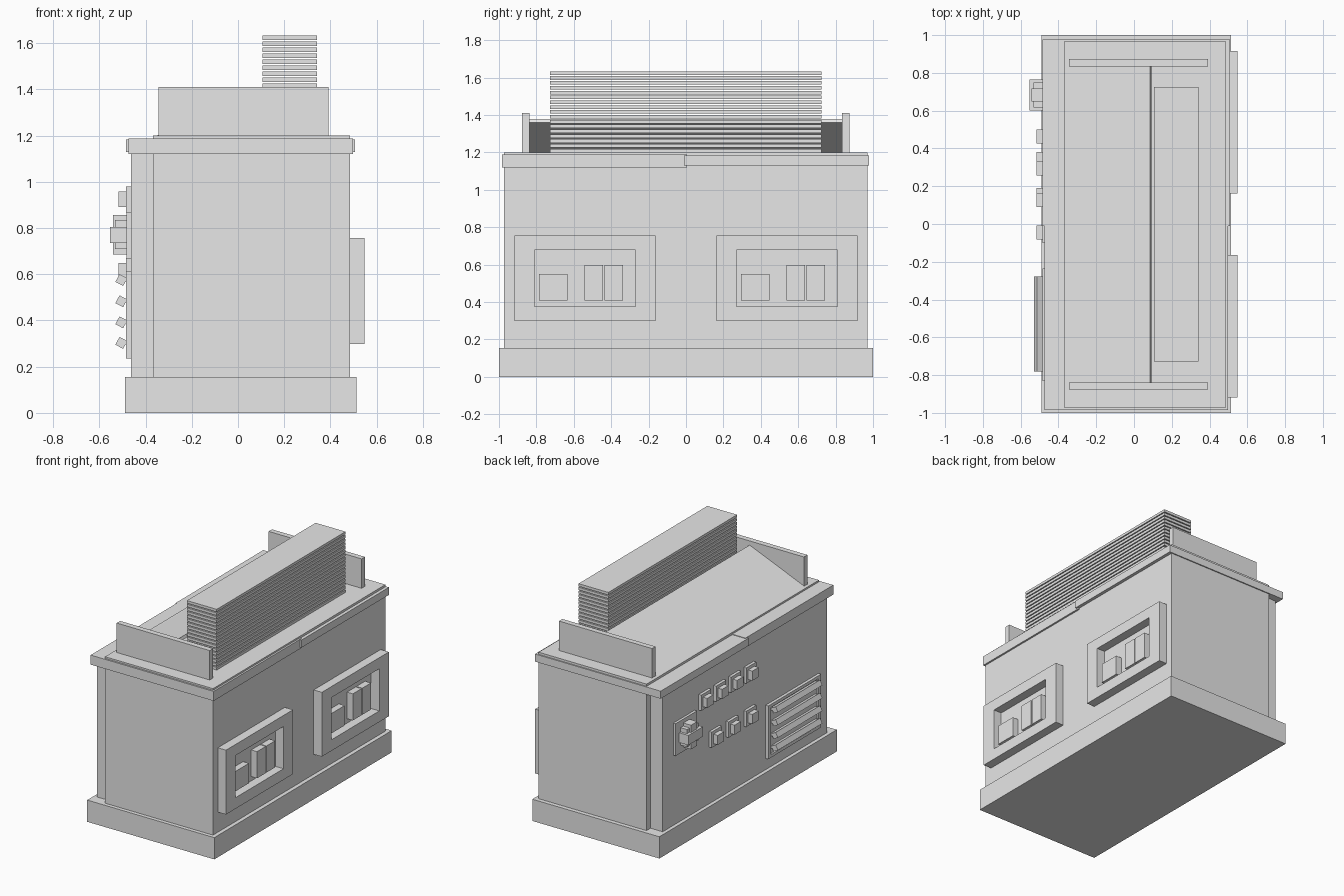
import bpy, bmesh, math
from mathutils import Matrix, Vector

if "Cube" in bpy.data.objects:
    bpy.data.objects.remove(bpy.data.objects["Cube"])

grey = bpy.data.materials.new("plain_grey")
grey.diffuse_color = (0.8, 0.8, 0.8, 1)
grey.use_nodes = True
grey.node_tree.nodes["Principled BSDF"].inputs["Base Color"].default_value = grey.diffuse_color


def make(name, bm):
    me = bpy.data.meshes.new(name)
    bmesh.ops.recalc_face_normals(bm, faces=bm.faces)
    bm.to_mesh(me)
    bm.free()
    me.materials.append(grey)
    ob = bpy.data.objects.new(name, me)
    bpy.context.collection.objects.link(ob)
    return ob


def add_box(bm, x, y, z, tilt=0):
    """Box between ranges, optionally tilted about its own y axis."""
    c = Vector(((x[0] + x[1]) / 2, (y[0] + y[1]) / 2, (z[0] + z[1]) / 2))
    size = (x[1] - x[0], y[1] - y[0], z[1] - z[0], 1)
    m = Matrix.Translation(c) @ Matrix.Rotation(tilt, 4, 'Y') @ Matrix.Diagonal(size)
    bmesh.ops.create_cube(bm, size=1, matrix=m)


def box(name, *ranges):
    bm = bmesh.new()
    add_box(bm, *ranges)
    return make(name, bm)


def frame(name, x, y, z, by, bz):
    """Rectangular frame in the yz plane with border widths by and bz."""
    bm = bmesh.new()
    outer = [(y[0], z[0]), (y[1], z[0]), (y[1], z[1]), (y[0], z[1])]
    inner = [(y[0] + by, z[0] + bz), (y[1] - by, z[0] + bz),
             (y[1] - by, z[1] - bz), (y[0] + by, z[1] - bz)]
    rings = [[bm.verts.new((xx, *p)) for p in loop]
             for xx, loop in ((x[0], outer), (x[1], outer), (x[1], inner), (x[0], inner))]
    for r in range(4):
        a, b = rings[r], rings[(r + 1) % 4]
        for i in range(4):
            j = (i + 1) % 4
            bm.faces.new((a[i], a[j], b[j], b[i]))
    return make(name, bm)


# Plinth and cabinet
box("plinth", (-0.49, 0.513), (-1, 1), (0, 0.155))
box("cabinet_body", (-0.368, 0.484), (-0.973, 0.97), (0.15, 1.2))
box("control_panel_wall", (-0.464, -0.36), (-0.925, 0.925), (0.15, 1.15))

# Overlapping top rim halves
box("front_rim", (-0.473, 0.497), (-0.985, 0.005), (1.12, 1.188))
box("back_rim", (-0.485, 0.507), (-0.01, 0.978), (1.13, 1.184))

# End walls of the tray
box("front_end_wall", (-0.343, 0.391), (-0.877, -0.838), (1.195, 1.41))
box("back_end_wall", (-0.343, 0.391), (0.835, 0.873), (1.195, 1.41))

# Sloping feed tray, a thin tilted sheet
bm = bmesh.new()
profile = [(-0.353, 1.2), (0.085, 1.38), (0.093, 1.361), (-0.299, 1.2)]
face = bm.faces.new([bm.verts.new((x, -0.838, z)) for x, z in profile])
ext = bmesh.ops.extrude_face_region(bm, geom=[face])["geom"]
bmesh.ops.translate(bm, vec=(0, 1.673, 0),
                    verts=[v for v in ext if isinstance(v, bmesh.types.BMVert)])
make("sloping_tray", bm)

# Stack of sheets
bm = bmesh.new()
pitch = 0.0259
for i in range(17):
    z = 1.2 + i * pitch
    add_box(bm, (0.106, 0.341), (-0.727, 0.724), (z, z + 0.019))
make("sheet_stack", bm)

# Two framed windows on the right with blocks inside
for side, y0 in (("front", -0.918), ("back", 0.162)):
    frame(side + "_window_frame", (0.48, 0.548), (y0, y0 + 0.755), (0.298, 0.757), 0.107, 0.079)
    bm = bmesh.new()
    for a, b, top in ((0.133, 0.284, 0.55), (0.376, 0.474, 0.598), (0.482, 0.58, 0.598)):
        add_box(bm, (0.48, 0.53), (y0 + a, y0 + b), (0.408, top))
    make(side + "_window_blocks", bm)

# Louvred vent on the left
box("vent_plate", (-0.474, -0.46), (-0.83, -0.235), (0.235, 0.615))
frame("vent_frame", (-0.485, -0.46), (-0.83, -0.235), (0.235, 0.615), 0.03, 0.022)
bm = bmesh.new()
for z in (0.303, 0.392, 0.483, 0.575):
    add_box(bm, (-0.524, -0.486), (-0.78, -0.278), (z - 0.019, z + 0.019), math.radians(28))
    add_box(bm, (-0.5, -0.47), (-0.78, -0.278), (z - 0.008, z + 0.008))
make("vent_slats", bm)

# Two rows of push buttons on backing plates
rows = (("upper", 0.924, (0.463, 0.294, 0.126, -0.045)),
        ("lower", 0.615, (0.345, 0.155, -0.045)))
for row, z, ys in rows:
    for i, y in enumerate(ys, 1):
        box(f"{row}_button_plate_{i}", (-0.484, -0.46), (y - 0.056, y + 0.056), (z - 0.056, z + 0.056))
        box(f"{row}_button_{i}", (-0.517, -0.48), (y - 0.036, y + 0.036), (z - 0.034, z + 0.034))

# Cross-shaped dial on its plate
box("dial_plate", (-0.482, -0.46), (0.565, 0.805), (0.655, 0.885))
bm = bmesh.new()
add_box(bm, (-0.532, -0.47), (0.618, 0.748), (0.71, 0.835))
add_box(bm, (-0.542, -0.47), (0.648, 0.718), (0.685, 0.857))
add_box(bm, (-0.554, -0.47), (0.602, 0.765), (0.735, 0.805))
make("dial", bm)
